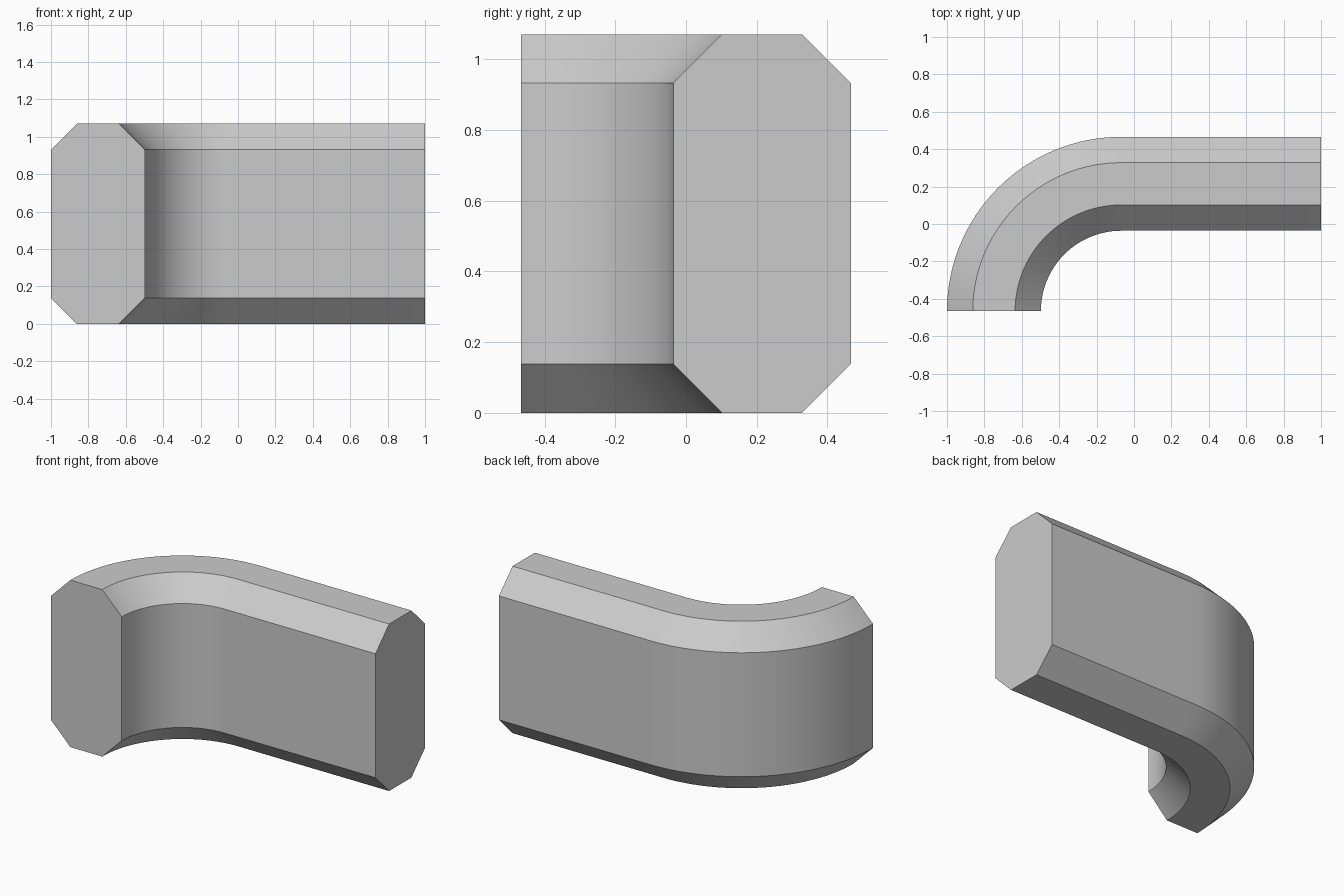
import bpy, bmesh
from math import sin, cos, pi, radians

if "Cube" in bpy.data.objects:
    bpy.data.objects.remove(bpy.data.objects["Cube"])

H, R_IN, R_OUT, C = 1.07, 0.43, 0.932, 0.138   # height, bend radii, chamfer
CX, CY = R_OUT - 1, -0.466                     # bend centre
SEGMENTS = 40

# Chamfered cross-section as (distance from bend centre, height)
profile = [(R_IN + C, 0), (R_OUT - C, 0), (R_OUT, C), (R_OUT, H - C),
           (R_OUT - C, H), (R_IN + C, H), (R_IN, H - C), (R_IN, C)]

bm = bmesh.new()


def ring(x, angle):
    return [bm.verts.new((x + r * cos(angle), CY + r * sin(angle), z)) for r, z in profile]


# Straight run followed by the quarter bend
rings = [ring(1, pi / 2)]
rings += [ring(CX, pi / 2 + pi / 2 * i / SEGMENTS) for i in range(SEGMENTS + 1)]
for a, b in zip(rings, rings[1:]):
    for i in range(8):
        j = (i + 1) % 8
        bm.faces.new((a[i], a[j], b[j], b[i]))

# Flat end caps
bm.faces.new(rings[0])
bm.faces.new(rings[-1])
bmesh.ops.recalc_face_normals(bm, faces=bm.faces)

mesh = bpy.data.meshes.new("curved_bar")
bm.to_mesh(mesh)
bm.free()
bar = bpy.data.objects.new("curved_bar", mesh)
bpy.context.collection.objects.link(bar)
bpy.context.view_layer.objects.active = bar
bar.select_set(True)
bpy.ops.object.shade_smooth_by_angle(angle=radians(30))
